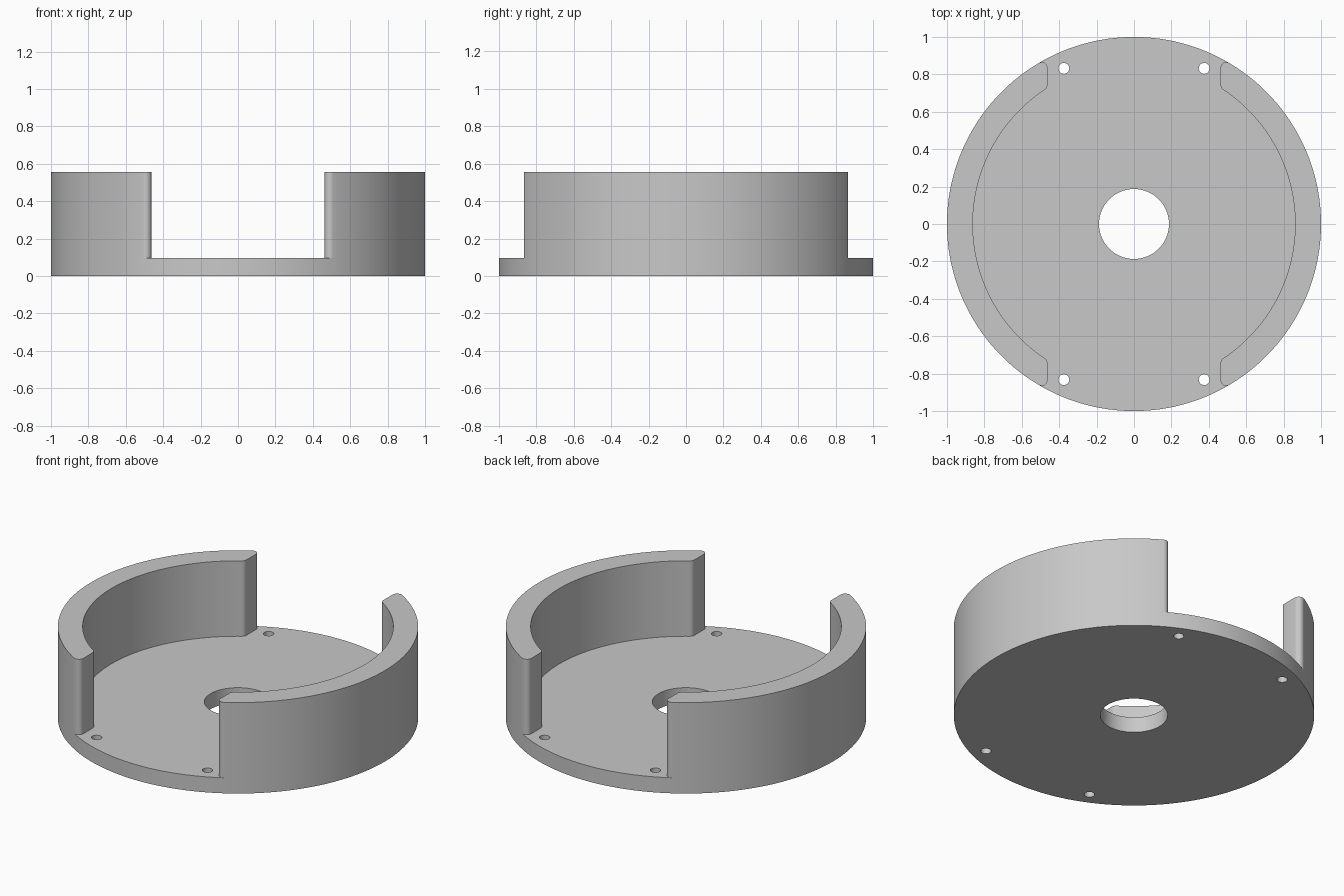
import bpy, bmesh
from math import atan2, cos, sin, pi, sqrt, radians

if "Cube" in bpy.data.objects:
    bpy.data.objects.remove(bpy.data.objects["Cube"], do_unlink=True)

OUTER, INNER, HEIGHT, FLOOR = 1.0, 0.862, 0.557, 0.095
GAP, FILLET = 0.463, 0.03          # half width of the openings, wall end rounding
BORE, SCREW = 0.187, 0.029

grey = bpy.data.materials.new("light grey")
grey.use_nodes = True
color = (0.58, 0.58, 0.58, 1)
grey.diffuse_color = color
grey.node_tree.nodes["Principled BSDF"].inputs["Base Color"].default_value = color


def arc(cx, cy, r, a0, a1, n):
    return [(cx + r * cos(a0 + (a1 - a0) * i / n),
             cy + r * sin(a0 + (a1 - a0) * i / n)) for i in range(n + 1)]


def circle(cx, cy, r, n):
    return arc(cx, cy, r, 0, 2 * pi, n)[:-1]


def prism(name, outline, z0, z1):
    """Extrude a counter-clockwise outline into a solid."""
    bm = bmesh.new()
    face = bm.faces.new([bm.verts.new((x, y, z0)) for x, y in outline])
    top = bmesh.ops.extrude_face_region(bm, geom=[face])["geom"]
    bmesh.ops.translate(bm, vec=(0, 0, z1 - z0),
                        verts=[v for v in top if isinstance(v, bmesh.types.BMVert)])
    bmesh.ops.recalc_face_normals(bm, faces=bm.faces)
    mesh = bpy.data.meshes.new(name)
    bm.to_mesh(mesh)
    bm.free()
    mesh.materials.append(grey)
    ob = bpy.data.objects.new(name, mesh)
    bpy.context.collection.objects.link(ob)
    return ob


# Quarter outline of the cavity: inner wall, rounded wall end, out through the opening
fx = GAP + FILLET
in_y = sqrt((INNER + FILLET) ** 2 - fx ** 2)
out_y = sqrt((OUTER - FILLET) ** 2 - fx ** 2)
in_a, out_a = atan2(in_y, fx), atan2(out_y, fx)
quarter = arc(0, 0, INNER, 0, in_a, 32)
quarter += arc(fx, in_y, FILLET, in_a + pi, pi, 6)[1:]
quarter += arc(fx, out_y, FILLET, pi, out_a, 10)
quarter += [(1.2 * cos(out_a), 1.2 * sin(out_a))]

# Mirror the quarter to a full outline
half = quarter + [(-x, y) for x, y in reversed(quarter)]
outline = half + [(x, -y) for x, y in reversed(half[1:-1])]

# Round cup, hollowed and drilled
housing = prism("housing", circle(0, 0, OUTER, 180), 0, HEIGHT)
cutters = [prism("cavity_cutter", outline, FLOOR, HEIGHT + 0.2),
           prism("bore_cutter", circle(0, 0, BORE, 64), -0.2, 0.3)]
for sx in (-1, 1):
    for sy in (-1, 1):
        cutters.append(prism("screw_hole_cutter",
                             circle(sx * 0.375, sy * 0.832, SCREW, 24), -0.2, 0.3))

for cutter in cutters:
    cutter.hide_render = True
    mod = housing.modifiers.new(cutter.name, "BOOLEAN")
    mod.operation, mod.solver, mod.object = "DIFFERENCE", "EXACT", cutter

# Bake the cuts, then drop the cutters
bpy.context.view_layer.update()
cut = bpy.data.meshes.new_from_object(
    housing.evaluated_get(bpy.context.evaluated_depsgraph_get()))
housing.modifiers.clear()
housing.data = cut
for cutter in cutters:
    bpy.data.objects.remove(cutter, do_unlink=True)

# Smooth the round walls, keep the rims sharp
bpy.ops.object.select_all(action="DESELECT")
housing.select_set(True)
bpy.context.view_layer.objects.active = housing
bpy.ops.object.shade_smooth_by_angle(angle=radians(30))
